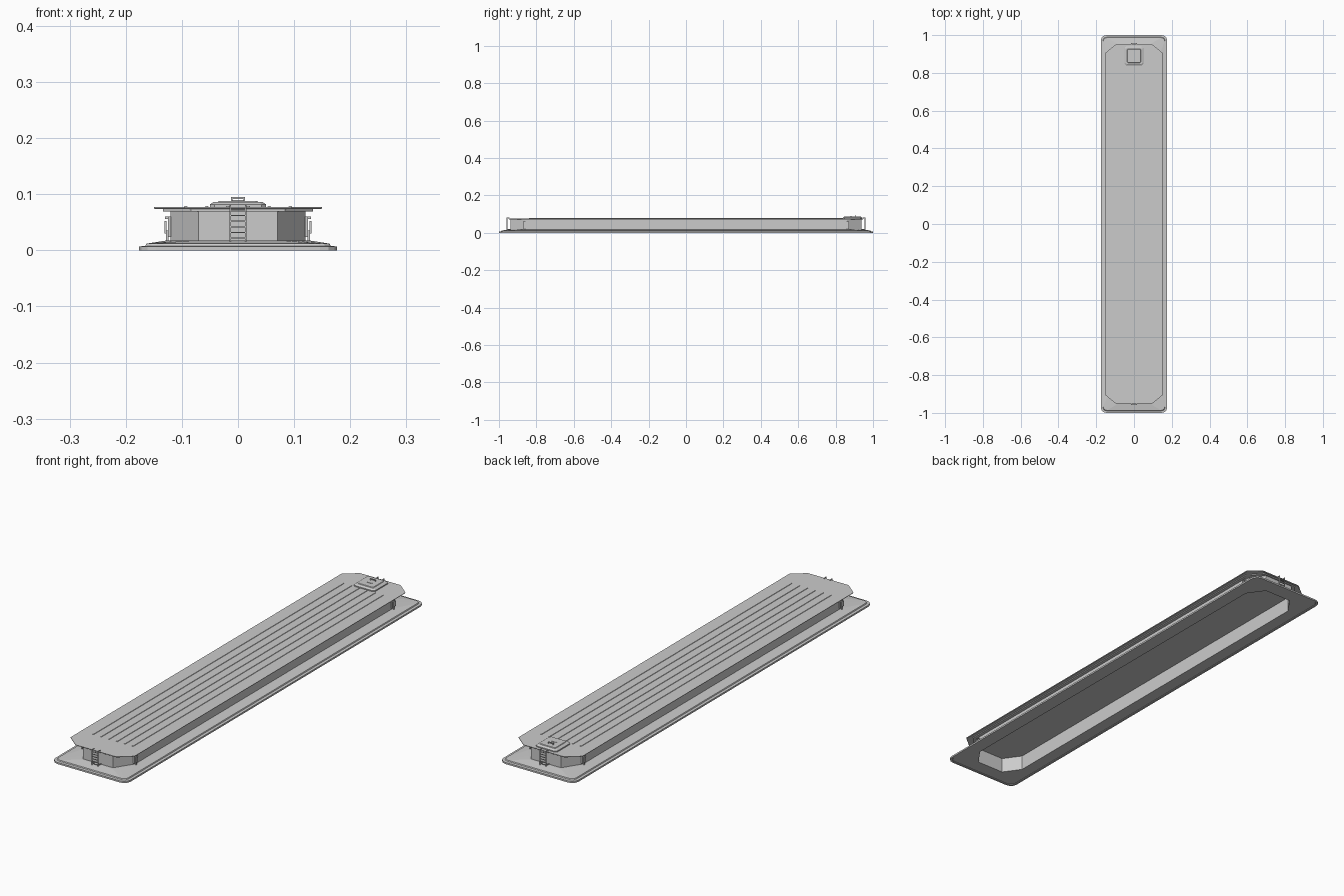
import bpy, bmesh, math
from mathutils import Matrix, Vector


def outline(hx, hy, cx, cy, z, rounded=False):
    """Loop of 16 points: a rectangle with chamfered or rounded corners."""
    pts = []
    for sx, sy in ((1, 1), (-1, 1), (-1, -1), (1, -1)):
        corner = []
        for i in range(4):
            t = i / 3
            a, b = t, 1 - t
            if rounded:
                a, b = math.sin(t * math.pi / 2), math.cos(t * math.pi / 2)
            corner.append((sx * (hx - cx + cx * b), sy * (hy - cy + cy * a), z))
        pts += corner if sx * sy > 0 else corner[::-1]
    return pts


def loft(name, rings):
    """Skin consecutive loops and cap both ends."""
    bm = bmesh.new()
    loops = [[bm.verts.new(p) for p in ring] for ring in rings]
    n = len(loops[0])
    for a, b in zip(loops, loops[1:]):
        for i in range(n):
            j = (i + 1) % n
            bm.faces.new((a[i], a[j], b[j], b[i]))
    bm.faces.new(loops[0][::-1])
    bm.faces.new(loops[-1])
    return finish(name, bm)


def finish(name, bm):
    bmesh.ops.recalc_face_normals(bm, faces=bm.faces)
    mesh = bpy.data.meshes.new(name)
    bm.to_mesh(mesh)
    bm.free()
    ob = bpy.data.objects.new(name, mesh)
    bpy.context.collection.objects.link(ob)
    return ob


def boxes(name, items, matrix=Matrix()):
    """One object from several (centre, size) boxes."""
    bm = bmesh.new()
    for c, s in items:
        m = matrix @ Matrix.Translation(c) @ Matrix.Diagonal((*s, 1))
        bmesh.ops.create_cube(bm, size=1, matrix=m)
    return finish(name, bm)


# Hollow housing: cavity, underside, stepped flange, sloped skirt and walls
loft("housing", [
    outline(0.114, 0.930, 0.050, 0.070, 0.066),
    outline(0.114, 0.930, 0.050, 0.070, 0.002),
    outline(0.166, 0.990, 0.022, 0.022, 0.002, True),
    outline(0.168, 0.992, 0.024, 0.024, 0.000, True),
    outline(0.176, 1.000, 0.030, 0.030, 0.000, True),
    outline(0.176, 1.000, 0.030, 0.030, 0.007, True),
    outline(0.165, 0.989, 0.020, 0.020, 0.008, True),
    outline(0.163, 0.987, 0.020, 0.020, 0.012, True),
    outline(0.125, 0.945, 0.050, 0.070, 0.018),
    outline(0.120, 0.937, 0.050, 0.077, 0.018),
    outline(0.120, 0.937, 0.050, 0.077, 0.070),
])

# Gasket and overhanging lid
loft("gasket", [outline(0.134, 0.943, 0.050, 0.060, z) for z in (0.0695, 0.0735)])
loft("lid", [
    outline(0.148, 0.950, 0.053, 0.045, 0.0735),
    outline(0.150, 0.952, 0.055, 0.045, 0.0750),
    outline(0.150, 0.952, 0.055, 0.045, 0.0770),
    outline(0.149, 0.951, 0.055, 0.045, 0.0775),
])

# Six long ribs on the lid
for i in range(6):
    x = (i - 2.5) * 0.0372
    loft(f"lid_rib_{i + 1}", [
        outline(0.0035, 0.840, 0.003, 0.003, 0.0770, True),
        outline(0.0022, 0.839, 0.002, 0.002, 0.0792, True),
    ]).location.x = x

# Small hatch near the back end of the lid, with stepped cover and grip
hatch = loft("hatch", [
    outline(0.050, 0.050, 0.008, 0.008, 0.0770),
    outline(0.050, 0.050, 0.008, 0.008, 0.0820),
    outline(0.044, 0.044, 0.006, 0.006, 0.0860),
    outline(0.036, 0.037, 0.004, 0.004, 0.0860),
    outline(0.034, 0.035, 0.004, 0.004, 0.0880),
])
hatch.location.y = 0.89
boxes("hatch_grip", [
    ((-0.011, 0.905, 0.091), (0.003, 0.005, 0.007)),
    ((0.011, 0.905, 0.091), (0.003, 0.005, 0.007)),
    ((0, 0.905, 0.0935), (0.025, 0.005, 0.003)),
    ((0, 0.882, 0.0885), (0.022, 0.005, 0.002)),
])

# Ladder at each end, rails hooking over the lid
for name, s in (("front", -1), ("back", 1)):
    parts = []
    for x in (-0.014, 0.014):
        parts += [((x, s * 0.957, 0.048), (0.003, 0.004, 0.064)),
                  ((x, s * 0.951, 0.0795), (0.003, 0.016, 0.003)),
                  ((x, s * 0.946, 0.020), (0.003, 0.020, 0.003))]
    for i in range(6):
        parts.append(((0, s * 0.957, 0.022 + i * 0.010), (0.026, 0.003, 0.002)))
    boxes(f"{name}_ladder", parts)

# Latch bracket beside each corner of the housing
for sx, side in ((-1, "left"), (1, "right")):
    for sy, end in ((-1, "front"), (1, "back")):
        m = Matrix.Diagonal((sx, sy, 1, 1)) @ Matrix.Translation((0.122, 0.862, 0))
        boxes(f"{end}_{side}_latch", [
            ((0.000, 0.000, 0.042), (0.006, 0.020, 0.036)),
            ((0.007, 0.000, 0.041), (0.004, 0.014, 0.022)),
            ((0.004, 0.000, 0.058), (0.008, 0.010, 0.005)),
            ((0.004, 0.000, 0.025), (0.005, 0.006, 0.020)),
        ], m)
